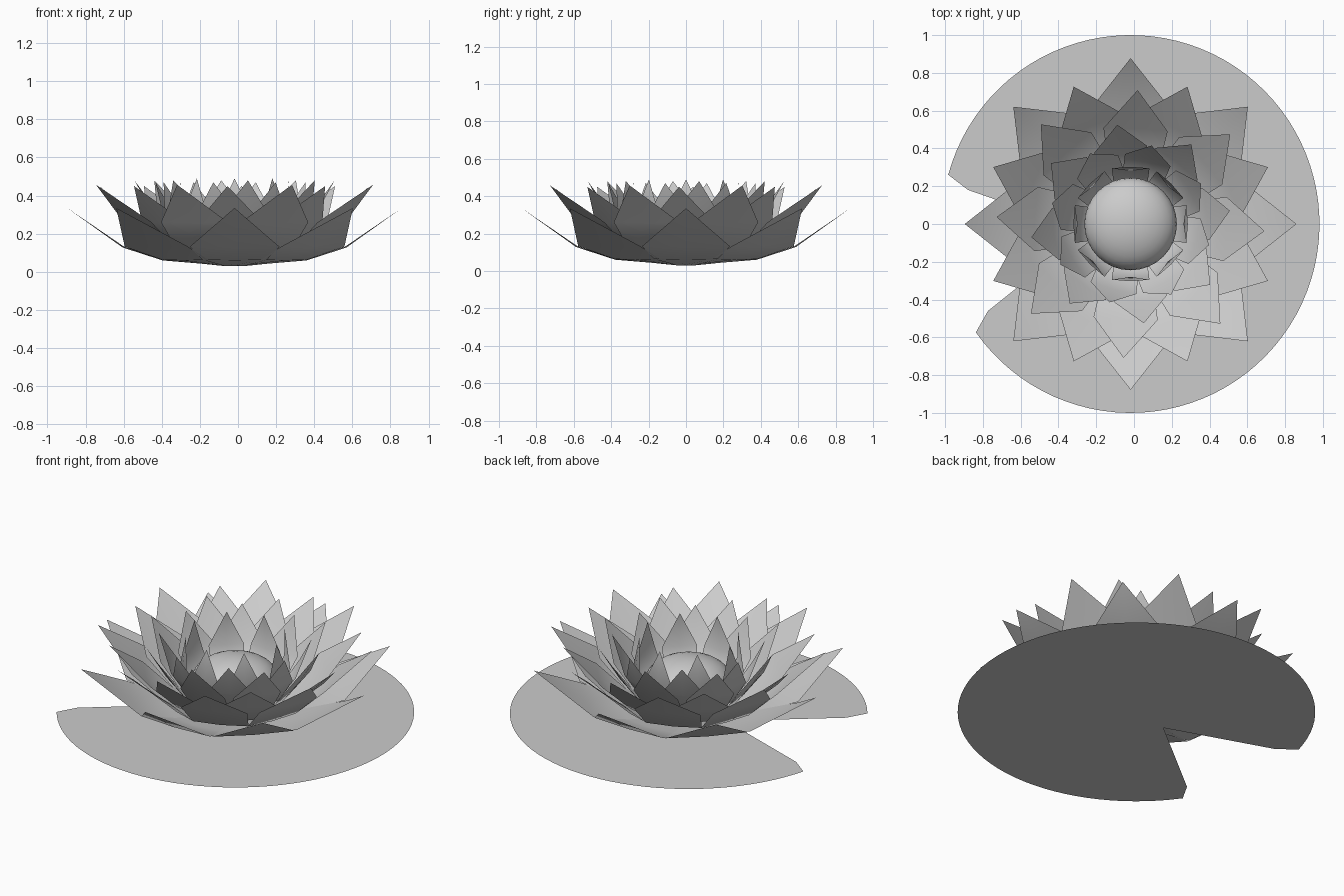
import bpy, bmesh, math

if "Cube" in bpy.data.objects:
    bpy.data.objects.remove(bpy.data.objects["Cube"])

CX = -0.018  # shared axis of flower and pad


def make_object(name, bm):
    me = bpy.data.meshes.new(name)
    bm.to_mesh(me)
    bm.free()
    ob = bpy.data.objects.new(name, me)
    ob.location.x = CX
    bpy.context.collection.objects.link(ob)
    return ob


def petal_ring(name, rows, tip, start, count=8, cup=0.008):
    """rows: (radius, half width, height) from base outwards; tip: (radius, height)."""
    bm = bmesh.new()
    for k in range(count):
        a = math.radians(start + 360 * k / count)
        c, s = math.cos(a), math.sin(a)

        def vert(r, w, z):
            return bm.verts.new((r * c - w * s, r * s + w * c, z))

        prev = None
        for i, (r, w, z) in enumerate(rows):
            dip = cup if i else 0
            cur = [vert(r, -w, z), vert(r + dip, 0, z - dip / 2), vert(r, w, z)]
            if prev:
                for j in range(2):
                    bm.faces.new((prev[j], cur[j], cur[j + 1], prev[j + 1]))
            prev = cur
        t = vert(tip[0], 0, tip[1])
        bm.faces.new((prev[0], t, prev[1]))
        bm.faces.new((prev[1], t, prev[2]))
    for f in bm.faces:
        f.smooth = True
    return make_object(name, bm)


# Petal rings, outside to inside
petal_ring("outer_petals", [(0.02, 0.05, 0.03), (0.37, 0.17, 0.064), (0.58, 0.235, 0.132)], (0.878, 0.335), 0)
petal_ring("second_petals", [(0.02, 0.05, 0.04), (0.38, 0.16, 0.10), (0.55, 0.19, 0.26)], (0.787, 0.457), 22.5)
petal_ring("third_petals", [(0.02, 0.05, 0.045), (0.34, 0.14, 0.11), (0.50, 0.17, 0.26)], (0.71, 0.45), -3)
petal_ring("fourth_petals", [(0.02, 0.05, 0.05), (0.28, 0.12, 0.12), (0.40, 0.14, 0.28)], (0.53, 0.48), 7.6)
petal_ring("fifth_petals", [(0.02, 0.05, 0.055), (0.25, 0.11, 0.13), (0.35, 0.125, 0.28)], (0.43, 0.47), 30)
petal_ring("inner_petals", [(0.02, 0.04, 0.06), (0.22, 0.09, 0.13), (0.295, 0.10, 0.28)], (0.28, 0.49), 0)

# Rounded flower centre
bm = bmesh.new()
bmesh.ops.create_uvsphere(bm, u_segments=32, v_segments=16, radius=1)
for v in bm.verts:
    v.co = (v.co.x * 0.245, v.co.y * 0.245, 0.2 + v.co.z * 0.142)
for f in bm.faces:
    f.smooth = True
make_object("flower_centre", bm)

# Flat lily pad: fan around the notch apex
bm = bmesh.new()
apex = bm.verts.new((-0.23, -0.04, 0))
a0, a1, n = -145.0, 164.9, 80
rim = [(-0.42, -0.235), (-0.755, -0.46)]
for i in range(n + 1):
    a = math.radians(a0 + (a1 - a0) * i / n)
    rim.append((math.cos(a), math.sin(a)))
rim += [(-0.86, 0.18), (-0.504, 0.088)]
verts = [bm.verts.new((x, y, 0)) for x, y in rim]
for p, q in zip(verts, verts[1:]):
    bm.faces.new((apex, p, q))
make_object("lily_pad", bm)
